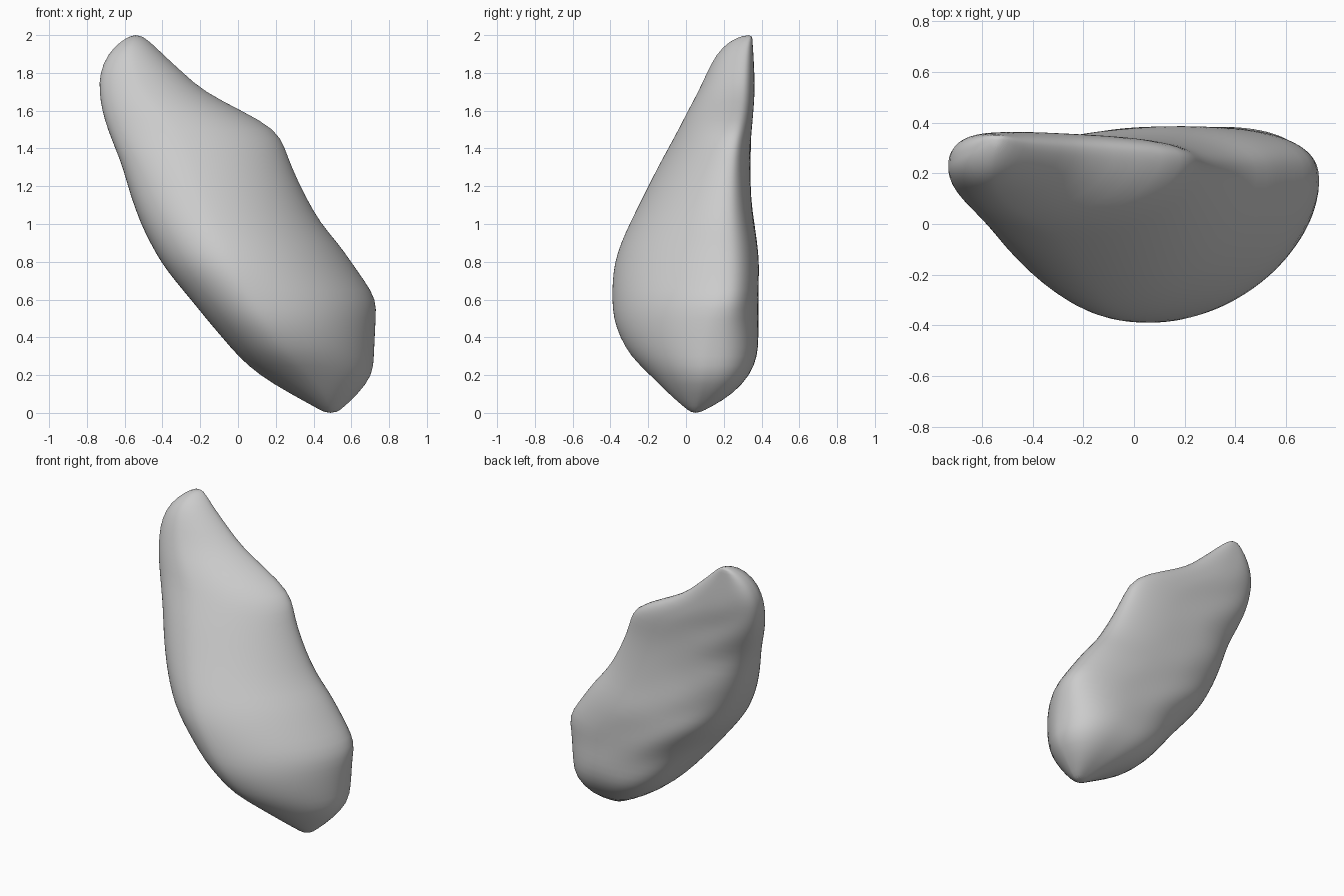
import bpy, bmesh, math

if "Cube" in bpy.data.objects:
    bpy.data.objects.remove(bpy.data.objects["Cube"])

# Horizontal outlines of the stone: z, x min, x max, y min, y max
SLICES = [
    (0.00, 0.46, 0.52, 0.03, 0.07), (0.03, 0.41, 0.56, -0.01, 0.13),
    (0.10, 0.28, 0.635, -0.09, 0.25), (0.20, 0.11, 0.715, -0.19, 0.34),
    (0.30, 0.00, 0.72, -0.295, 0.38), (0.40, -0.085, 0.725, -0.35, 0.385),
    (0.50, -0.17, 0.73, -0.385, 0.38), (0.60, -0.25, 0.735, -0.392, 0.385),
    (0.70, -0.335, 0.67, -0.39, 0.388), (0.80, -0.41, 0.60, -0.378, 0.388),
    (0.90, -0.465, 0.53, -0.345, 0.375), (1.00, -0.515, 0.44, -0.30, 0.36),
    (1.15, -0.57, 0.355, -0.225, 0.345), (1.30, -0.61, 0.285, -0.15, 0.338),
    (1.40, -0.65, 0.25, -0.095, 0.342), (1.50, -0.69, 0.205, -0.04, 0.35),
    (1.60, -0.72, 0.02, 0.01, 0.357), (1.70, -0.735, -0.18, 0.065, 0.362),
    (1.80, -0.733, -0.29, 0.11, 0.362), (1.90, -0.69, -0.40, 0.16, 0.357),
    (1.97, -0.62, -0.47, 0.23, 0.352), (2.00, -0.56, -0.52, 0.31, 0.35),
]
SIDES = 48


def ramp(z, keys):
    """Piecewise linear lookup."""
    for (a, va), (b, vb) in zip(keys, keys[1:]):
        if z <= b:
            return va + (vb - va) * (z - a) / (b - a)
    return keys[-1][1]


def section(z, x0, x1, y0, y1):
    """Four joined superellipse quarters: rounded front, flatter back."""
    xf = x0 + (x1 - x0) * ramp(z, [(0, .5), (.3, .36), (.6, .33), (1, .38), (2, .42)])
    xb = (x0 + x1) / 2
    yl = y0 + (y1 - y0) * ramp(z, [(0, .5), (.6, .45), (1, .52), (2, .5)])
    yr = y0 + (y1 - y0) * ramp(z, [(0, .5), (.2, .55), (.6, .74), (1.5, .75), (2, .7)])
    ring = []
    for i in range(SIDES):
        a = 2 * math.pi * i / SIDES
        c, s = math.cos(a), math.sin(a)
        n = (2.6 if s > 0 else (1.65 if c > 0 else 2.0))
        u = math.copysign(abs(c) ** (2 / n), c)
        v = math.copysign(abs(s) ** (2 / n), s)
        ym = yl + (yr - yl) * (u + 1) / 2
        xm = xf if s <= 0 else xb
        x = xm + u * ((x1 - xm) if u > 0 else (xm - x0))
        y = ym + v * ((y1 - ym) if v > 0 else (ym - y0))
        # Shallow ripples across the left part of the back
        if s > 0 and 0.3 < z < 1.8:
            y += 0.010 * s * math.sin(22 * (z + 0.5 * x)) * max(0, 0.4 - u)
        ring.append((x, y, z))
    return ring


# Stone body
bm = bmesh.new()
rings = [[bm.verts.new(p) for p in section(*row)] for row in SLICES]
for lo, hi in zip(rings, rings[1:]):
    for i in range(SIDES):
        j = (i + 1) % SIDES
        bm.faces.new((lo[i], lo[j], hi[j], hi[i]))
bm.faces.new(rings[0][::-1])
bm.faces.new(rings[-1])
bmesh.ops.recalc_face_normals(bm, faces=bm.faces)
for f in bm.faces:
    f.smooth = True
mesh = bpy.data.meshes.new("stone")
bm.to_mesh(mesh)
bm.free()
stone = bpy.data.objects.new("stone", mesh)
bpy.context.collection.objects.link(stone)

# Soften the steps between outlines
sub = stone.modifiers.new("soften", 'SUBSURF')
sub.levels = sub.render_levels = 1
